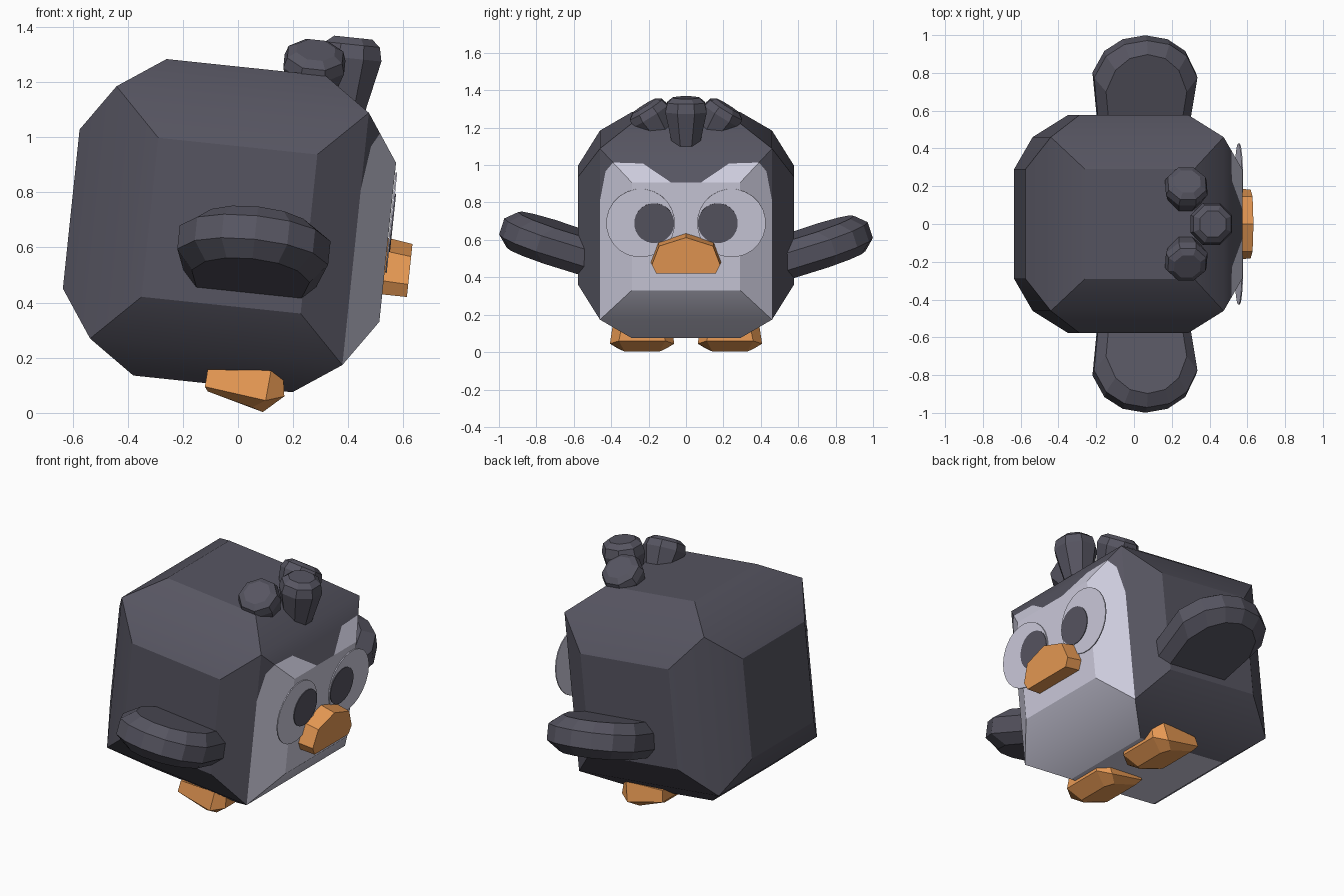
import bpy, bmesh
from math import radians, cos, sin, pi
from mathutils import Matrix, Vector

if "Cube" in bpy.data.objects:
    bpy.data.objects.remove(bpy.data.objects["Cube"], do_unlink=True)


def material(name, rgb):
    m = bpy.data.materials.new(name)
    m.use_nodes = True
    m.diffuse_color = (*rgb, 1)
    m.node_tree.nodes["Principled BSDF"].inputs["Base Color"].default_value = (*rgb, 1)
    return m


DARK = material("charcoal", (0.094, 0.091, 0.12))
PALE = material("pale lilac", (0.61, 0.6, 0.72))
ORANGE = material("orange", (0.8, 0.32, 0.088))

# The whole character leans slightly forward, towards +x
LEAN = Matrix.Translation((-0.031, 0, 0.679)) @ Matrix.Rotation(radians(6), 4, 'Y')


def finish(name, bm, mats, matrix):
    me = bpy.data.meshes.new(name)
    bm.to_mesh(me)
    bm.free()
    me.transform(matrix)
    for m in mats:
        me.materials.append(m)
    ob = bpy.data.objects.new(name, me)
    bpy.context.collection.objects.link(ob)
    return ob


def loft(name, rings, mat, matrix=LEAN):
    """Skin a stack of equal-length closed rings and cap both ends."""
    bm = bmesh.new()
    loops = [[bm.verts.new(p) for p in ring] for ring in rings]
    n = len(loops[0])
    for a, b in zip(loops, loops[1:]):
        for i in range(n):
            j = (i + 1) % n
            bm.faces.new((a[i], a[j], b[j], b[i]))
    bm.faces.new(loops[0])
    bm.faces.new(loops[-1])
    bmesh.ops.recalc_face_normals(bm, faces=bm.faces)
    return finish(name, bm, [mat], matrix)


def circle(r, z, n):
    return [(r * cos(2 * pi * (i + 0.5) / n), r * sin(2 * pi * (i + 0.5) / n), z) for i in range(n)]


# Body: chamfered cube with square panels and creased hexagon bevels
S, K, F = 0.29, 0.46, 0.577
body = bmesh.new()


def body_face(points, pale=False):
    f = body.faces.new([body.verts.new(p) for p in points])
    f.material_index = int(pale)


def place(axis, d, u, v):
    co = [0, 0, 0]
    co[axis], co[(axis + 1) % 3], co[(axis + 2) % 3] = d, u, v
    return co


CORNERS = [(1, 1), (-1, 1), (-1, -1), (1, -1)]
for axis in range(3):
    for sign in (-1, 1):
        if axis == 0 and sign == 1:
            continue
        under = axis == 2 and sign == -1
        inner = [place(axis, sign * F, u * S, v * S) for u, v in CORNERS]
        outer = [place(axis, sign * K, u * K, v * K) for u, v in CORNERS]
        body_face(inner, under)
        for i in range(4):
            j = (i + 1) % 4
            front = inner[i][0] > 0 and inner[j][0] > 0
            body_face([inner[i], inner[j], outer[j], outer[i]], under and front)


# Face side: polygons in (y, z) draped over the front panel and its bevels
def drape(points, pale, side=1):
    slope = (F - K) / (K - S)
    body_face([(F - slope * max(abs(y) - S, abs(z) - S, 0), side * y, z) for y, z in points], pale)


PEAK, BROW, DIP = (0.39, 0.39), (0.23, 0.385), (0.08, S)
CHEEK = [(K, 0.18), (0.43, 0.34), PEAK]
drape([(-S, -S), (S, -S), (S, S), (0.08, S), (-0.08, S), (-S, S)], True)
drape([(-S, -S), (S, -S), (K, -K), (-K, -K)], True)
for side in (-1, 1):
    drape([(S, -S), (K, -K)] + CHEEK + [(S, S)], True, side)
    drape([(K, K)] + CHEEK[::-1], False, side)
    drape([(S, S), PEAK, BROW, DIP], True, side)
half = [DIP, BROW, PEAK, (K, K)]
drape(half + [(-y, z) for y, z in half[::-1]], False)

bmesh.ops.remove_doubles(body, verts=body.verts, dist=0.0005)
body.normal_update()
for f in body.faces:
    if f.normal.dot(f.calc_center_median()) < 0:
        f.normal_flip()
ob = finish("body", body, [DARK, PALE], LEAN)
bpy.ops.object.select_all(action='DESELECT')
ob.select_set(True)
bpy.context.view_layer.objects.active = ob
bpy.ops.object.shade_smooth_by_angle(angle=radians(30))


# Eyes: thin discs on the face
def disc(name, y, z, r, x, mat):
    m = LEAN @ Matrix.Translation((x, y, z)) @ Matrix.Rotation(radians(90), 4, 'Y')
    loft(name, [circle(r, 0, 24), circle(r, 0.006, 24)], mat, m)


for side, label in ((1, "left"), (-1, "right")):
    disc(label + "_eye", side * 0.243, 0.072, 0.184, 0.579, PALE)
    disc(label + "_pupil", side * 0.17, 0.072, 0.107, 0.583, DARK)

# Beak: short prism with a peaked top
right_half = [(0.15, -0.03), (0.19, -0.14), (0.165, -0.19)]
outline = [(0, 0.02)] + right_half + [(-y, z) for y, z in right_half[::-1]]
loft("beak", [[(0.55, y, z) for y, z in outline],
              [(0.667, y * 0.96, -0.19 + (z + 0.19) * 0.92) for y, z in outline]], ORANGE)


# Wings: rounded paddles raised outwards, with bevelled rims
def paddle(inset, z):
    pts = [(-0.08, 0.235), (0.24, 0.275), (0.36, 0.215), (0.425, 0.12)]
    k = 1 - inset / 0.275
    edge = [(w * k, u - (inset if u > 0.2 else 0), z) for u, w in pts]
    return edge + [(0, 0.447 - inset, z)] + [(-x, u, z) for x, u, z in edge[::-1]]


for side, label, drop in ((1, "left", 0.02), (-1, "right", 0)):
    m = (Matrix.Translation((0.05, side * 0.56, 0.535 - drop))
         @ Matrix.Rotation(radians(6), 4, 'Y')
         @ Matrix.Rotation(radians(18 * side), 4, 'X'))
    rings = [paddle(i, z) for i, z in ((0.06, -0.1), (0, -0.045), (0, 0.045), (0.06, 0.1))]
    loft(label + "_wing", [[(x, side * y, z) for x, y, z in r] for r in rings], DARK, m)


# Feet: wedge soles sloping down to the toe
def sole(back, shoulder, toe, w, y0):
    half = [(*back, w * 0.92), (*shoulder, w), (*toe, w * 0.72)]
    pts = [(x, y0 + k, z) for x, z, k in half]
    return pts + [(x, y0 - k, z) for x, z, k in half[::-1]]


for side, label in ((1, "left"), (-1, "right")):
    y0 = side * 0.235
    loft(label + "_foot", [
        sole((-0.11, 0.078), (0.05, 0.02), (0.09, 0.003), 0.13, y0),
        sole((-0.12, 0.095), (0.1, 0.045), (0.168, 0.06), 0.172, y0),
        sole((-0.11, 0.157), (0.12, 0.155), (0.165, 0.12), 0.155, y0)], ORANGE, Matrix())


# Hair tufts: octagonal stalks, widest near the top
def tuft(name, base, length, tilt):
    m = LEAN @ Matrix.Translation(base) @ Matrix.Rotation(radians(tilt), 4, 'X')
    loft(name, [circle(r, length * t, 8) for t, r in ((0, 0.065), (0.76, 0.12), (0.92, 0.108), (1, 0.075))],
         DARK, m)


tuft("middle_tuft", (0.375, 0, 0.41), 0.315, 0)
for side, label in ((1, "left"), (-1, "right")):
    tuft(label + "_tuft", (0.245, side * 0.09, 0.45), 0.255, -32 * side)
